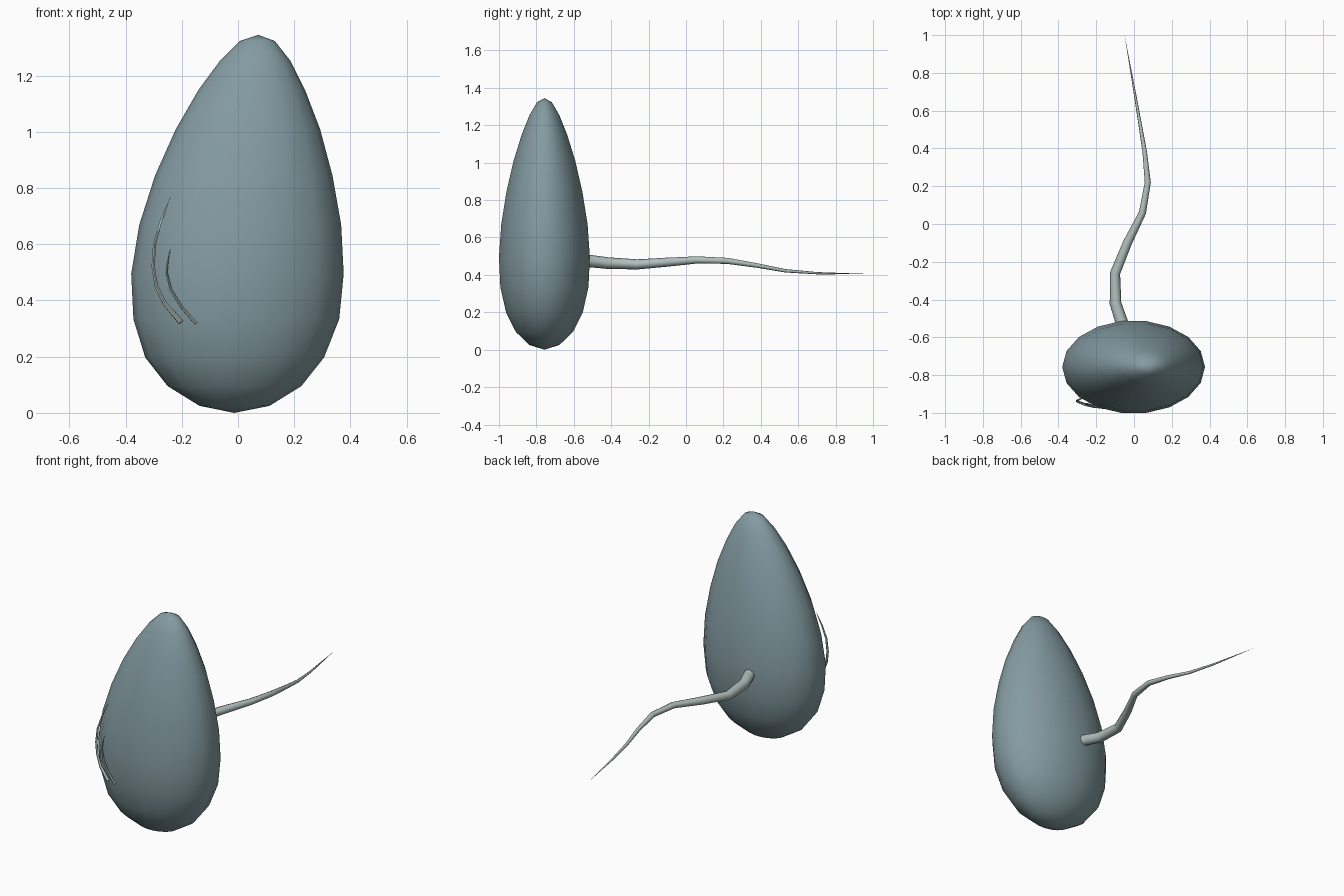
import bpy, bmesh, math
from mathutils import Vector

if "Cube" in bpy.data.objects:
    bpy.data.objects.remove(bpy.data.objects["Cube"])


def material(name, colour):
    m = bpy.data.materials.new(name)
    m.diffuse_color = (*colour, 1)
    m.use_nodes = True
    m.node_tree.nodes["Principled BSDF"].inputs["Base Color"].default_value = m.diffuse_color
    return m


BODY = material("slate blue grey", (0.23, 0.33, 0.36))
PALE = material("pale grey green", (0.44, 0.52, 0.50))


def skin(name, rings, start, end, mat):
    """Join rings of points; close each end on a pole point or with a flat cap."""
    bm = bmesh.new()
    loops = [[bm.verts.new(p) for p in ring] for ring in rings]
    n = len(loops[0])
    for a, b in zip(loops, loops[1:]):
        for i in range(n):
            j = (i + 1) % n
            bm.faces.new((a[i], a[j], b[j], b[i]))
    for loop, pole in ((loops[0], start), (loops[-1], end)):
        if pole is None:
            bm.faces.new(loop)
        else:
            v = bm.verts.new(pole)
            for i in range(n):
                bm.faces.new((loop[i], loop[(i + 1) % n], v))
    bmesh.ops.recalc_face_normals(bm, faces=bm.faces)
    me = bpy.data.meshes.new(name)
    bm.to_mesh(me)
    bm.free()
    me.materials.append(mat)
    ob = bpy.data.objects.new(name, me)
    bpy.context.collection.objects.link(ob)
    bpy.context.view_layer.objects.active = ob
    ob.select_set(True)
    bpy.ops.object.shade_smooth_by_angle(angle=math.radians(60))
    ob.select_set(False)
    return ob


def tube(name, path, sides, mat):
    """Tapered tube along (x, y, z, radius) points; the last point is the tip."""
    pts = [Vector(p[:3]) for p in path]
    rings = []
    for i, p in enumerate(pts[:-1]):
        t = (pts[i + 1] - pts[max(i - 1, 0)]).normalized()
        u = t.cross(Vector((1, 0, 0))).normalized()
        v = t.cross(u)
        r = path[i][3]
        rings.append([p + r * (u * math.cos(a) + v * math.sin(a))
                      for a in (math.tau * k / sides for k in range(sides))])
    return skin(name, rings, None, pts[-1], mat)


# Leaning egg-shaped body: height, left edge, right edge of each ring
CY, DEPTH = -0.757, 0.653
profile = [(0.025, -0.137, 0.112), (0.095, -0.25, 0.225), (0.197, -0.33, 0.306),
           (0.333, -0.372, 0.36), (0.495, -0.38, 0.376), (0.67, -0.351, 0.367),
           (0.845, -0.295, 0.336), (1.01, -0.221, 0.292), (1.15, -0.14, 0.238),
           (1.253, -0.064, 0.186), (1.323, 0.007, 0.131)]
rings = []
for z, left, right in profile:
    c, h = (left + right) / 2, (right - left) / 2
    rings.append([(c + h * math.cos(math.tau * k / 18),
                   CY + h * DEPTH * math.sin(math.tau * k / 18), z)
                  for k in range(18)])
skin("body", rings, (-0.013, CY, 0.0), (0.072, CY, 1.345), BODY)

# Long wavy tail
tube("tail", [(-0.055, -0.55, 0.478, 0.034), (-0.098, -0.42, 0.463, 0.031),
              (-0.1, -0.26, 0.456, 0.027), (-0.035, -0.1, 0.468, 0.024),
              (0.045, 0.06, 0.48, 0.019), (0.073, 0.22, 0.475, 0.016),
              (0.057, 0.38, 0.45, 0.012), (0.032, 0.53, 0.422, 0.009),
              (0.003, 0.70, 0.409, 0.006), (-0.05, 1.0, 0.404, 0)], 8, PALE)

# Two thin curved whiskers on the front
tube("long_whisker", [(-0.203, -0.966, 0.322, 0.01), (-0.26, -0.955, 0.388, 0.008),
                      (-0.29, -0.944, 0.45, 0.007), (-0.302, -0.938, 0.52, 0.0065),
                      (-0.297, -0.932, 0.6, 0.006), (-0.275, -0.921, 0.68, 0.0045),
                      (-0.24, -0.905, 0.77, 0)], 6, PALE)
tube("short_whisker", [(-0.15, -0.975, 0.319, 0.006), (-0.2, -0.969, 0.375, 0.005),
                       (-0.24, -0.959, 0.44, 0.005), (-0.254, -0.953, 0.5, 0.004),
                       (-0.25, -0.95, 0.54, 0.003), (-0.24, -0.946, 0.585, 0)], 6, PALE)
